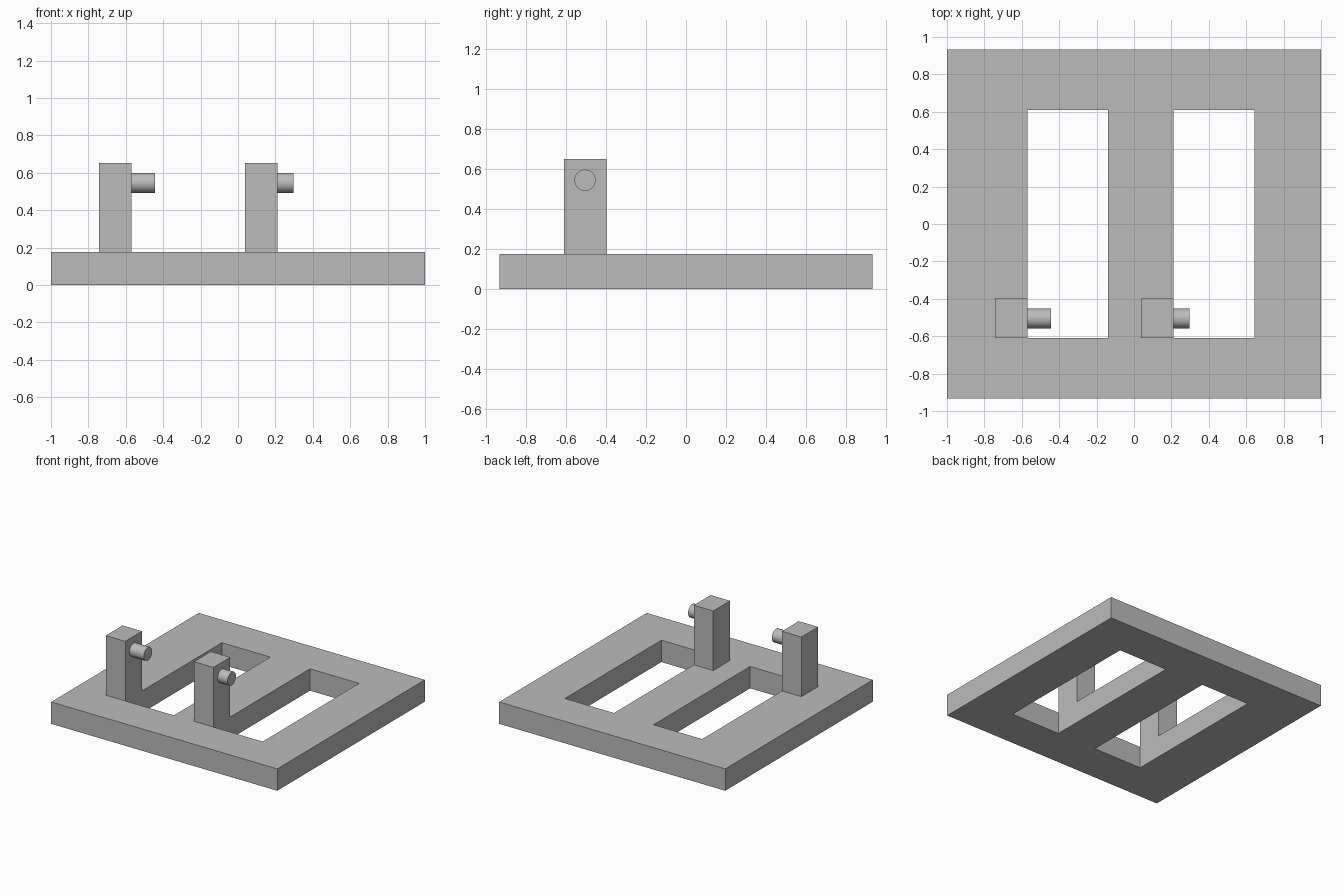
import bpy, bmesh, math

cube = bpy.data.objects.get("Cube")
if cube:
    bpy.data.objects.remove(cube, do_unlink=True)

GREY = (0.5, 0.5, 0.5, 1.0)
grey = bpy.data.materials.new("plain_grey")
grey.use_nodes = True
grey.diffuse_color = GREY
grey.node_tree.nodes["Principled BSDF"].inputs["Base Color"].default_value = GREY

BASE_TOP = 0.175
POST_TOP = 0.652


def finish(obj, name):
    obj.name = name
    obj.data.name = name
    obj.data.materials.append(grey)
    return obj


def box(name, low, high):
    mid = [(a + b) / 2 for a, b in zip(low, high)]
    bpy.ops.mesh.primitive_cube_add(size=1, location=mid)
    obj = bpy.context.object
    obj.scale = [b - a for a, b in zip(low, high)]
    bpy.ops.object.transform_apply(location=False, rotation=False, scale=True)
    return finish(obj, name)


def slotted_frame(name, xs, ys, holes, height):
    """Flat grid of cells without the slot cells, extruded upward."""
    bm = bmesh.new()
    grid = [[bm.verts.new((x, y, 0)) for y in ys] for x in xs]
    for i in range(len(xs) - 1):
        for j in range(len(ys) - 1):
            if (i, j) not in holes:
                bm.faces.new((grid[i][j], grid[i + 1][j],
                              grid[i + 1][j + 1], grid[i][j + 1]))
    extruded = bmesh.ops.extrude_face_region(bm, geom=bm.faces[:])["geom"]
    top = [v for v in extruded if isinstance(v, bmesh.types.BMVert)]
    bmesh.ops.translate(bm, verts=top, vec=(0, 0, height))
    bmesh.ops.recalc_face_normals(bm, faces=bm.faces[:])
    mesh = bpy.data.meshes.new(name)
    bm.to_mesh(mesh)
    bm.free()
    obj = bpy.data.objects.new(name, mesh)
    bpy.context.collection.objects.link(obj)
    return finish(obj, name)


def pin(name, x_start, x_end):
    bpy.ops.mesh.primitive_cylinder_add(
        vertices=48, radius=0.053, depth=x_end - x_start,
        location=((x_start + x_end) / 2, -0.505, 0.545),
        rotation=(0, math.pi / 2, 0))
    bpy.ops.object.shade_smooth_by_angle(angle=math.radians(40))
    return finish(bpy.context.object, name)


# Base plate with two long slots
slotted_frame("base_frame", (-1, -0.57, -0.14, 0.21, 0.645, 1),
              (-0.932, -0.61, 0.61, 0.932), {(1, 1), (3, 1)}, BASE_TOP)

# Upright posts flush with the slot edges, each with a side pin
for side, inner_x, pin_length in (("right", -0.57, 0.127), ("left", 0.21, 0.088)):
    box(side + "_post", (inner_x - 0.172, -0.61, BASE_TOP),
        (inner_x, -0.398, POST_TOP))
    pin(side + "_pin", inner_x, inner_x + pin_length)
